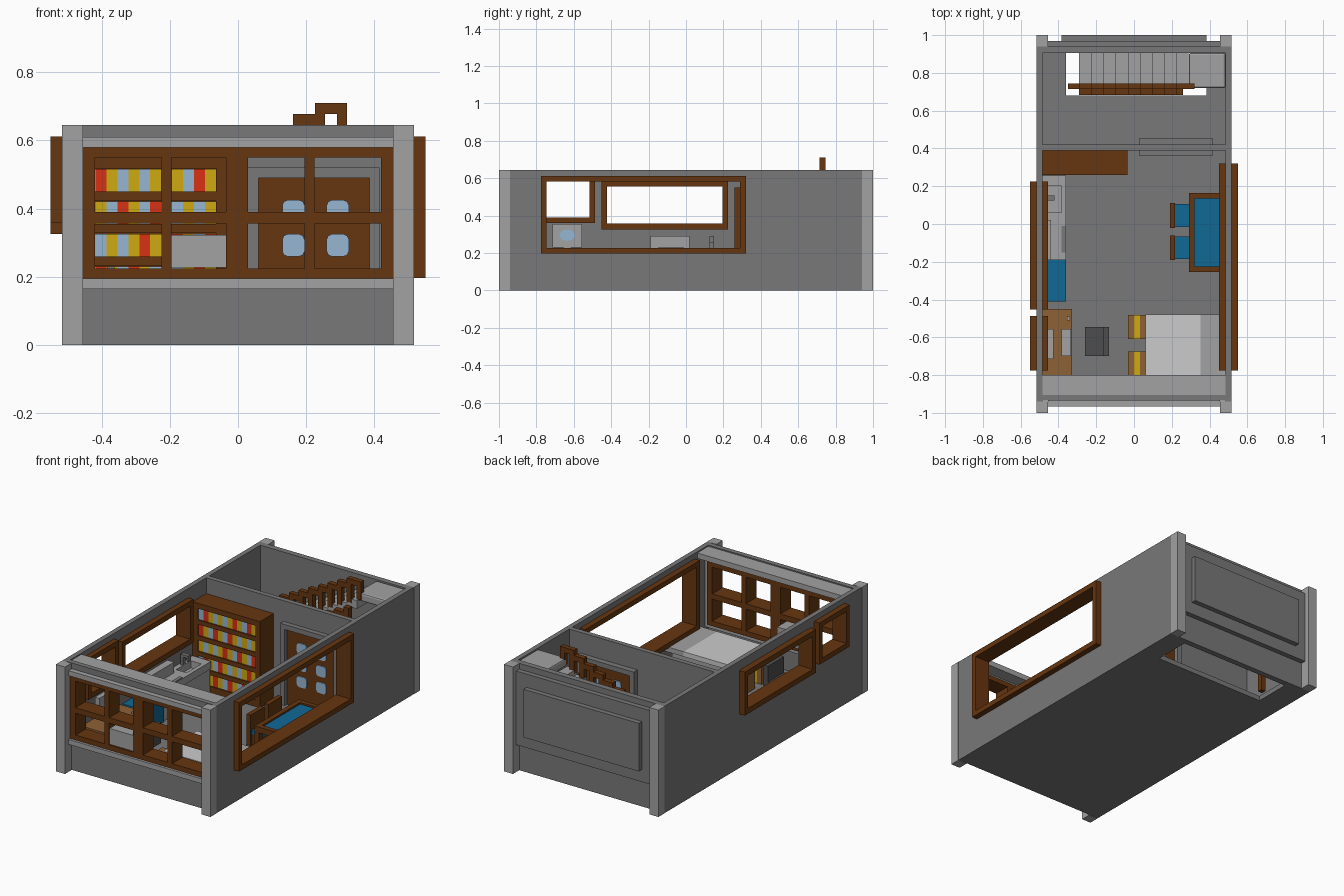
import bpy, bmesh

cube = bpy.data.objects.get("Cube")
if cube:
    bpy.data.objects.remove(cube, do_unlink=True)


def material(name, r, g, b):
    m = bpy.data.materials.new(name)
    m.use_nodes = True
    m.diffuse_color = (r, g, b, 1)
    m.node_tree.nodes["Principled BSDF"].inputs["Base Color"].default_value = (r, g, b, 1)
    return m


WALL = material("wall grey", .19, .19, .19)
TRIM = material("trim grey", .36, .36, .36)
WHITE = material("pale grey", .6, .6, .6)
DARK = material("dark grey", .076, .076, .076)
BROWN = material("dark wood", .133, .036, .005)
WOOD = material("light wood", .27, .122, .036)
BLUE = material("blue", .005, .138, .30)
SKY = material("pale blue", .30, .47, .65)
RED = material("red", .68, .031, .006)
YELLOW = material("yellow", .62, .40, .006)


def finish(name, bm, mats):
    bmesh.ops.recalc_face_normals(bm, faces=bm.faces)
    me = bpy.data.meshes.new(name)
    bm.to_mesh(me)
    bm.free()
    for m in mats:
        me.materials.append(m)
    ob = bpy.data.objects.new(name, me)
    bpy.context.scene.collection.objects.link(ob)
    return ob


def boxes(name, mat, *dims):
    """Boxes given as x0, x1, y0, y1, z0, z1, with an optional material slot."""
    bm = bmesh.new()
    for d in dims:
        vs = bmesh.ops.create_cube(bm, size=1)["verts"]
        for v in vs:
            for i in range(3):
                v.co[i] = d[2 * i + (v.co[i] > 0)]
        if len(d) > 6:
            for f in {f for v in vs for f in v.link_faces}:
                f.material_index = d[6]
    return finish(name, bm, mat if isinstance(mat, list) else [mat])


def panel(name, mat, axis, lo, hi, u, v, holes):
    """Slab across an axis with rectangular holes (u0, u1, v0, v1)."""
    us = sorted({*u, *(c for h in holes for c in h[:2])})
    vs = sorted({*v, *(c for h in holes for c in h[2:])})
    others = [i for i in range(3) if i != axis]
    bm = bmesh.new()
    grid = {}
    for a in us:
        for b in vs:
            co = [lo, lo, lo]
            co[others[0]], co[others[1]] = a, b
            grid[a, b] = bm.verts.new(co)
    for a, a2 in zip(us, us[1:]):
        for b, b2 in zip(vs, vs[1:]):
            cu, cv = (a + a2) / 2, (b + b2) / 2
            if not any(h[0] < cu < h[1] and h[2] < cv < h[3] for h in holes):
                bm.faces.new([grid[a, b], grid[a2, b], grid[a2, b2], grid[a, b2]])
    ext = bmesh.ops.extrude_face_region(bm, geom=bm.faces[:])["geom"]
    for g in ext:
        if isinstance(g, bmesh.types.BMVert):
            g.co[axis] = hi
    bmesh.ops.delete(bm, geom=[w for w in bm.verts if not w.link_faces], context="VERTS")
    return finish(name, bm, [mat])


def rounded(ob, width):
    mod = ob.modifiers.new("rounding", "BEVEL")
    mod.width, mod.segments = width, 2
    return ob


# Shell: floor with stairwell, walls with window openings, corner posts
H = .645
panel("floor", WALL, 2, 0, .03, (-.5, .5), (-.92, .92), [(-.36, .385, .68, .905)])
panel("left_wall", WALL, 0, .485, .515, (-.94, .94), (0, H), [(-.75, .295, .22, .59)])
panel("right_wall", WALL, 0, -.515, -.485, (-.94, .94), (0, H),
      [(-.75, -.5, .38, .59), (-.43, .21, .345, .59)])
panel("front_wall", WALL, 1, -.935, -.905, (-.485, .485), (0, H), [(-.455, .455, .195, .58)])
boxes("back_wall", WALL, (-.485, .485, .905, .94, 0, H))
panel("dividing_wall", WALL, 1, .39, .42, (-.485, .485), (.03, H), [(.06, .39, .03, .49)])
boxes("corner_posts", TRIM, *[(min(sx * .455, sx * .516), max(sx * .455, sx * .516),
                              min(sy * .94, sy), max(sy * .94, sy), 0, H)
                             for sx in (-1, 1) for sy in (-1, 1)])

# Exterior trim on the front and back
boxes("front_ledges", TRIM, (-.455, .455, -.965, -.935, .165, .195),
      (-.455, .455, -.965, -.935, .58, .61))
boxes("back_panel", WALL, (-.455, .455, .94, .97, .165, .61))
boxes("back_raised_panel", WALL, (-.385, .385, .97, 1.0, .24, .53))
panel("front_inner_trim", TRIM, 1, -.905, -.875, (-.485, .485), (.165, .61),
      [(-.455, .455, .195, .58)])
boxes("front_soffit", TRIM, (-.485, .485, -.905, -.80, .605, .638))

# Window frames
panel("front_window_frame", BROWN, 1, -.95, -.85, (-.455, .455), (.195, .58),
      [(a, b, c, d) for a, b in ((-.42, -.225), (-.195, -.035), (.03, .195), (.225, .42))
       for c, d in ((.225, .357), (.39, .55))])
panel("left_window_frame", BROWN, 0, .45, .55, (-.775, .32), (.197, .612),
      [(-.745, .29, .228, .582)])
panel("right_small_window_frame", BROWN, 0, -.55, -.455, (-.775, -.487), (.36, .612),
      [(-.745, -.517, .39, .582)])
panel("right_large_window_frame", BROWN, 0, -.55, -.455, (-.453, .225), (.325, .587),
      [(-.423, .195, .357, .555)])
boxes("window_unit", TRIM, (-.195, -.035, -.945, -.82, .228, .323))

# Door in the dividing wall, with panes on both sides
panel("door_frame", WALL, 1, .36, .455, (.03, .415), (.03, .52), [(.06, .385, .03, .49)])
boxes("door", BROWN, (.06, .385, .38, .43, .03, .49))
for i, x in enumerate((.13, .26)):
    for j, z in enumerate((.16, .26, .36)):
        pane = boxes(f"door_pane_{i}_{j}", SKY, (x, x + .065, .374, .436, z, z + .065))
        bm = bmesh.new()
        bm.from_mesh(pane.data)
        side = [e for e in bm.edges if abs(e.verts[0].co.y - e.verts[1].co.y) > .01]
        bmesh.ops.bevel(bm, geom=side, offset=.015, segments=2, affect="EDGES", profile=.5)
        bm.to_mesh(pane.data)
        bm.free()

# Bookcase and books
shelf_z = [.07 + .095 * i for i in range(5)]
panel("bookcase", BROWN, 1, .26, .37, (-.485, -.035), (.03, .55),
      [(-.45, -.065, z, z + .068) for z in shelf_z])
boxes("bookcase_back", BROWN, (-.485, -.035, .37, .39, .03, .55))
order = (0, 1, 2, 1, 0, 2, 1, 0, 2, 1, 0, 1)
W = .385 / 12
boxes("books", [SKY, YELLOW, RED],
      *[(-.45 + W * i, -.45 + W * (i + 1), .268, .37, z, z + .066, order[(i + 5 * r - 1) % 12])
        for r, z in enumerate(shelf_z) for i in range(12)])

# Stairs rising toward +x, with landing, stringer and stepped handrail
P, R = .0644, .0322
STAIR_TOP = .62
steps, stringer, rail = [], [], []
for i in range(9):
    x, z = -.29 + P * i, STAIR_TOP - R * (9 - i)
    steps.append((x, x + P, .72, .905, z - .05, z))
    stringer.append((x, x + P * (.55 if i == 8 else 1), .682, .715, z - .11, z - .04))
    rail_z = .71 - R * (8 - i)
    rail += [(x, x + P + .03, .715, .745, rail_z - .032, rail_z),
             (x, x + .03, .715, .745, z - .02, rail_z - .032)]
rail += [(.29, .32, .715, .745, STAIR_TOP - .02, .678),
         (-.35, -.26, .715, .745, .39, .42), (-.35, -.32, .715, .745, .03, .39)]
boxes("stair_steps", TRIM, *steps)
rounded(boxes("stair_landing", TRIM, (.29, .485, .72, .905, STAIR_TOP - .03, .64)), .01)
boxes("stair_stringer", BROWN, *stringer)
boxes("stair_rail", BROWN, *rail)

# Side table with blue top and its two chairs
panel("side_table_rim", BROWN, 2, .17, .205, (.29, .484), (-.255, .165), [(.32, .455, -.225, .135)])
boxes("side_table_top", BLUE, (.32, .455, -.225, .135, .17, .195))
boxes("side_table_legs", BROWN, *[(x, x + .03, y, y + .03, .03, .17)
                                  for x in (.29, .45) for y in (-.255, .135)])
for n, y in enumerate((-.19, -.02)):
    boxes(f"blue_chair_{n}", [BROWN, BLUE], (.19, .218, y, y + .13, .03, .225),
          (.218, .292, y + .005, y + .125, .11, .13, 1), (.218, .29, y + .01, y + .12, .03, .11))

# Pale bed-like table with headboard strip, and two striped stools
boxes("pale_table", [WHITE, TRIM], (.062, .352, -.80, -.48, .17, .2),
      (.352, .484, -.80, -.48, .17, .2, 1), (.1, .45, -.77, -.51, .03, .17, 1))
for n, y in enumerate((-.803, -.61)):
    boxes(f"striped_stool_{n}", [WOOD, YELLOW], (-.032, .0, y, y + .128, .03, .15),
          (.0, .032, y, y + .128, .03, .15, 1), (.032, .063, y, y + .128, .03, .15))

# Desk, screen, keyboard and desk chair
boxes("desk", WOOD, (-.484, -.328, -.80, -.45, .18, .205),
      (-.484, -.33, -.80, -.77, .03, .18), (-.484, -.33, -.48, -.45, .03, .18))
boxes("screen", [TRIM, SKY], (-.455, -.425, -.715, -.555, .23, .355),
      (-.45, -.43, -.655, -.615, .205, .23))
bm = bmesh.new()
bmesh.ops.create_circle(bm, cap_ends=True, radius=.042, segments=16)
for v in bm.verts:
    v.co = (-.421, -.635 + v.co.x, .295 + v.co.y * .72)
finish("screen_emblem_disc", bm, [SKY])
boxes("keyboard", TRIM, (-.385, -.333, -.70, -.555, .205, .215),
      (-.355, -.338, -.51, -.49, .205, .215))
boxes("desk_chair", DARK, (-.26, -.165, -.70, -.545, .1, .13),
      (-.165, -.132, -.70, -.545, .1, .225), (-.215, -.18, -.64, -.605, .03, .1))

# Kitchen counter, blue cabinet, hob and tap
boxes("blue_cabinet", BLUE, (-.484, -.36, -.41, -.19, .03, .19))
panel("counter", TRIM, 2, .18, .225, (-.484, -.36), (-.19, .258), [(-.455, -.385, .06, .20)])
boxes("counter_base", TRIM, (-.484, -.368, -.19, .258, .03, .182))
boxes("hob_back", TRIM, (-.484, -.44, -.19, .02, .225, .29))
boxes("hob_plate", WALL, (-.384, -.362, -.15, -.01, .22, .23))
boxes("tap", WALL, (-.47, -.455, .125, .15, .225, .29), (-.47, -.42, .125, .15, .275, .29),
      (-.432, -.42, .125, .15, .255, .275))
